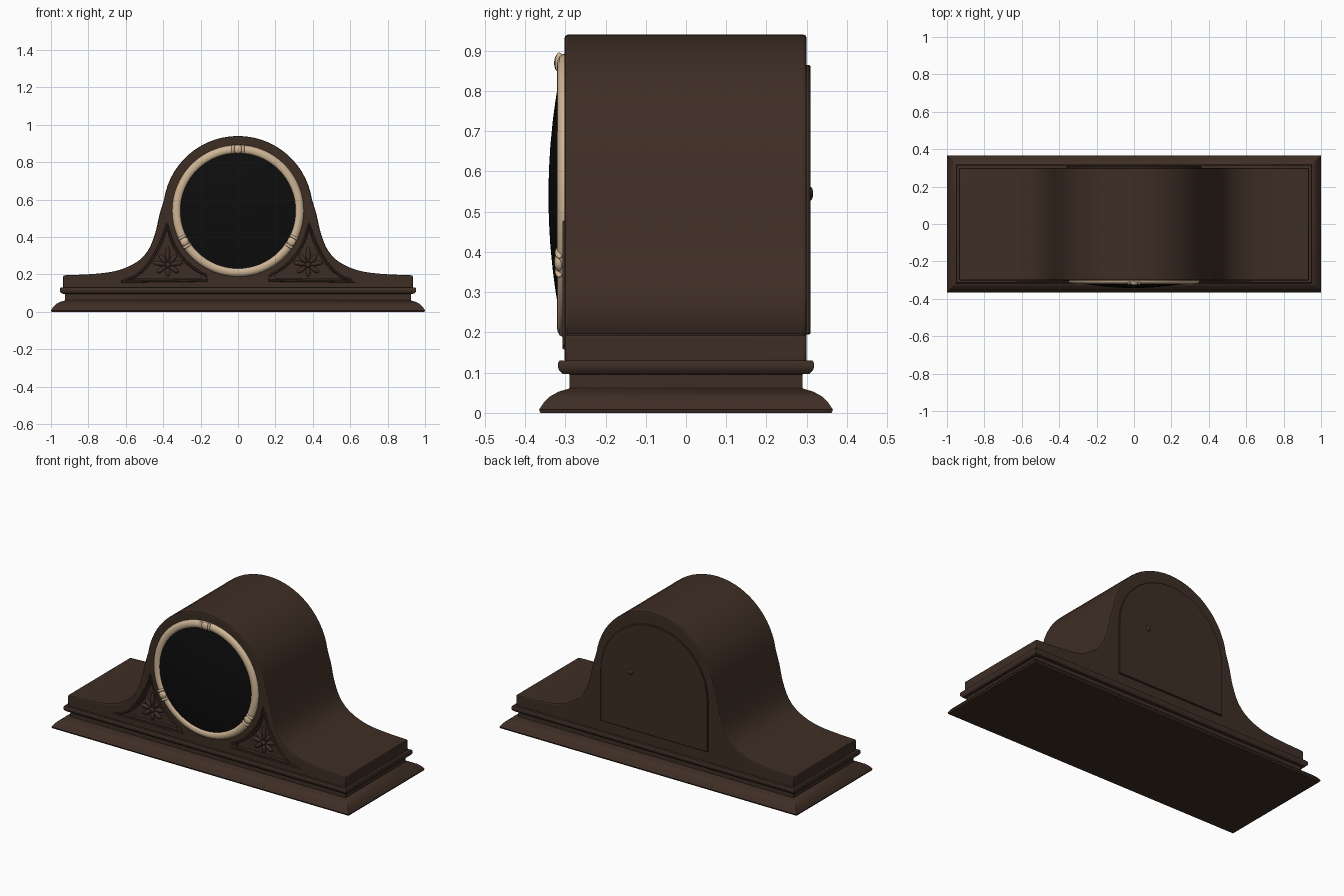
import bpy, bmesh, math
from mathutils import Vector, Matrix

if "Cube" in bpy.data.objects:
    bpy.data.objects.remove(bpy.data.objects["Cube"])


def material(name, rgb):
    m = bpy.data.materials.new(name)
    m.diffuse_color = (*rgb, 1)
    m.use_nodes = True
    m.node_tree.nodes["Principled BSDF"].inputs["Base Color"].default_value = m.diffuse_color
    return m


WOOD = material("dark_wood", (0.048, 0.027, 0.018))
BRASS = material("pale_brass", (0.62, 0.46, 0.30))
BLACK = material("black_glass", (0.004, 0.004, 0.004))
CZ = 0.54  # height of the dial centre


def finish(bm, name, mat, angle=35):
    bmesh.ops.recalc_face_normals(bm, faces=bm.faces)
    me = bpy.data.meshes.new(name)
    bm.to_mesh(me)
    bm.free()
    ob = bpy.data.objects.new(name, me)
    bpy.context.collection.objects.link(ob)
    me.materials.append(mat)
    smooth(ob, angle)
    return ob


def smooth(ob, angle=35):
    bpy.ops.object.select_all(action='DESELECT')
    ob.select_set(True)
    bpy.context.view_layer.objects.active = ob
    bpy.ops.object.shade_smooth_by_angle(angle=math.radians(angle))


def spline(pts, n=5):
    """Smooth curve through the given 2D points."""
    p = [Vector(q) for q in pts]
    p = [2 * p[0] - p[1]] + p + [2 * p[-1] - p[-2]]
    out = []
    for a, b, c, d in zip(p, p[1:], p[2:], p[3:]):
        for i in range(n):
            t = i / n
            out.append(0.5 * (2 * b + (c - a) * t + (2 * a - 5 * b + 4 * c - d) * t * t
                              + (3 * b - a - 3 * c + d) * t ** 3))
    return out + [p[-2]]


def arc(r, a0, a1, n, cz=CZ):
    return [Vector((r * math.cos(math.radians(a0 + (a1 - a0) * i / n)),
                    cz + r * math.sin(math.radians(a0 + (a1 - a0) * i / n)))) for i in range(n + 1)]


def slab(name, outline, y0, y1, mat):
    """Extrude an xz outline from y0 to y1."""
    bm = bmesh.new()
    f = bm.faces.new([bm.verts.new((p[0], y0, p[1])) for p in outline])
    g = bmesh.ops.extrude_face_region(bm, geom=[f])
    bmesh.ops.translate(bm, vec=(0, y1 - y0, 0),
                        verts=[v for v in g['geom'] if isinstance(v, bmesh.types.BMVert)])
    return finish(bm, name, mat)


def apply_modifier(ob, kind, **settings):
    m = ob.modifiers.new(kind.lower(), kind)
    for k, v in settings.items():
        setattr(m, k, v)
    bpy.context.view_layer.objects.active = ob
    bpy.ops.object.modifier_apply(modifier=m.name)


def rect_moulding(name, profile):
    """Sweep a (half depth, height) profile round the rectangular plinth."""
    bm = bmesh.new()
    loops = [[bm.verts.new((sx * (d + 0.635), sy * d, z))
              for sx, sy in ((-1, -1), (1, -1), (1, 1), (-1, 1))] for d, z in profile]
    for a, b in zip(loops, loops[1:]):
        for i in range(4):
            j = (i + 1) % 4
            bm.faces.new((a[i], a[j], b[j], b[i]))
    bm.faces.new(loops[0])
    bm.faces.new(loops[-1])
    return finish(bm, name, WOOD)


def dial_lathe(name, profile, mat, n=64):
    """Revolve a (radius, y) profile about the dial axis."""
    bm = bmesh.new()
    vs = [bm.verts.new((r, y, CZ)) for r, y in profile]
    es = [bm.edges.new(e) for e in zip(vs, vs[1:])]
    bmesh.ops.spin(bm, geom=vs + es, cent=(0, 0, CZ), axis=(0, 1, 0), angle=2 * math.pi, steps=n)
    bmesh.ops.remove_doubles(bm, verts=bm.verts, dist=1e-5)
    return finish(bm, name, mat, 50)


def bead(name, outline, y, radius, mat):
    """Thin raised moulding following a closed outline."""
    bm = bmesh.new()
    n = len(outline)
    rings = []
    for i, p in enumerate(outline):
        t = (outline[(i + 1) % n] - outline[i - 1]).normalized()
        side = Vector((-t.y, t.x))
        ring = []
        for k in range(6):
            a = math.tau * k / 6
            q = p + side * radius * math.cos(a)
            ring.append(bm.verts.new((q.x, y + radius * math.sin(a), q.y)))
        rings.append(ring)
    for i in range(n):
        a, b = rings[i], rings[(i + 1) % n]
        for k in range(6):
            bm.faces.new((a[k], a[(k + 1) % 6], b[(k + 1) % 6], b[k]))
    return finish(bm, name, mat, 60)


def blobs(name, items, mat, segs=10):
    """Ellipsoids from (centre, radii, rotation about y)."""
    bm = bmesh.new()
    for c, s, rot in items:
        m = Matrix.Translation(c) @ Matrix.Rotation(rot, 4, 'Y') @ Matrix.Diagonal((*s, 1))
        bmesh.ops.create_uvsphere(bm, u_segments=segs, v_segments=8, radius=1, matrix=m)
    return finish(bm, name, mat, 60)


# Plinth with flared foot, neck and waist moulding
rect_moulding("plinth", [(0.362, 0), (0.365, 0.008), (0.354, 0.025), (0.338, 0.041), (0.316, 0.053),
                         (0.292, 0.06), (0.29, 0.062), (0.29, 0.096), (0.307, 0.097), (0.316, 0.107),
                         (0.318, 0.113), (0.318, 0.124), (0.314, 0.13), (0.295, 0.131)])

# Arched case with sweeping shoulders
shoulder = spline([(0.935, 0.195), (0.765, 0.203), (0.64, 0.222), (0.54, 0.267), (0.48, 0.33),
                   (0.443, 0.42), (0.42, 0.52)], 4)
half = [Vector((0.935, 0.125))] + shoulder + arc(0.40, 9, 90, 14)
outline = half + [Vector((-p.x, p.y)) for p in reversed(half[:-1])]
case = slab("case", outline, -0.302, 0.30, WOOD)
apply_modifier(case, 'BEVEL', width=0.008, segments=2, limit_method='ANGLE', angle_limit=math.radians(50))

# Carved corner panels: recess, border and leaf spray on each side of the dial
corner = spline([(0.64, 0.158), (0.555, 0.19), (0.48, 0.265), (0.42, 0.37), (0.378, 0.485)], 4)
corner += arc(0.383, -12, -65, 8)[0:] + [Vector((0.15, 0.163))]
mid = Vector((0.375, 0.25))
for sx, side in ((-1, "left"), (1, "right")):
    mir = lambda p: Vector((sx * p.x, p.y))
    inner = [mir(mid + (p - mid) * 0.80) for p in corner]
    cutter = slab("panel_cutter", inner, -0.35, -0.282, WOOD)
    cutter.hide_render = True
    apply_modifier(case, 'BOOLEAN', object=cutter, operation='DIFFERENCE', solver='EXACT')
    bpy.data.objects.remove(cutter)
    bead(side + "_panel_border", [mir(mid + (p - mid) * 0.95) for p in corner], -0.302, 0.006, WOOD)
    leaves = []
    for deg, length in ((90, 0.045), (50, 0.032), (130, 0.032), (10, 0.036), (170, 0.036),
                        (-35, 0.03), (215, 0.03), (-90, 0.026)):
        a = math.radians(deg)
        d = Vector((math.cos(a), 0, math.sin(a)))
        leaves.append((Vector((sx * mid.x, -0.286, mid.y)) + d * (length + 0.012),
                       (length, 0.012, 0.012), -a))
    leaves.append((Vector((sx * mid.x, -0.289, mid.y)), (0.015, 0.014, 0.015), 0))
    blobs(side + "_leaf_spray", leaves, WOOD)
smooth(case)

# Dial: brass bezel, domed black glass and three bezel knots
dial_lathe("bezel", [(0.352, -0.295), (0.352, -0.306), (0.347, -0.314), (0.338, -0.319), (0.328, -0.321),
                     (0.317, -0.319), (0.309, -0.313), (0.305, -0.304), (0.305, -0.295)], BRASS)
dial_lathe("dial_glass", [(0.309, -0.300), (0.309, -0.312)] +
           [(0.309 * t, -0.342 + 0.030 * t * t) for t in (0.88, 0.75, 0.6, 0.4, 0.2, 0)], BLACK)
knots = []
for deg in (90, 210, 330):
    a = math.radians(deg)
    radial = Vector((math.cos(a), 0, math.sin(a)))
    tangent = Vector((-math.sin(a), 0, math.cos(a)))
    c = Vector((0, -0.315, CZ)) + radial * 0.33
    knots.append((c, (0.024, 0.013, 0.024), 0))
    for s in (-1, 1):
        knots.append((c + tangent * 0.027 * s, (0.009, 0.011, 0.026), math.pi / 2 - a))
blobs("bezel_knots", knots, BRASS, 14)

# Rear door with round top and small knob
door_outline = [Vector((-0.36, 0.195)), Vector((0.36, 0.195))] + arc(0.36, 0, 180, 28, 0.505)
door = slab("rear_door", door_outline, 0.295, 0.309, WOOD)
apply_modifier(door, 'BEVEL', width=0.003, segments=1, limit_method='ANGLE', angle_limit=math.radians(50))
smooth(door)
blobs("door_knob", [(Vector((0.16, 0.308, 0.545)), (0.018, 0.008, 0.018), 0)], WOOD, 12)
